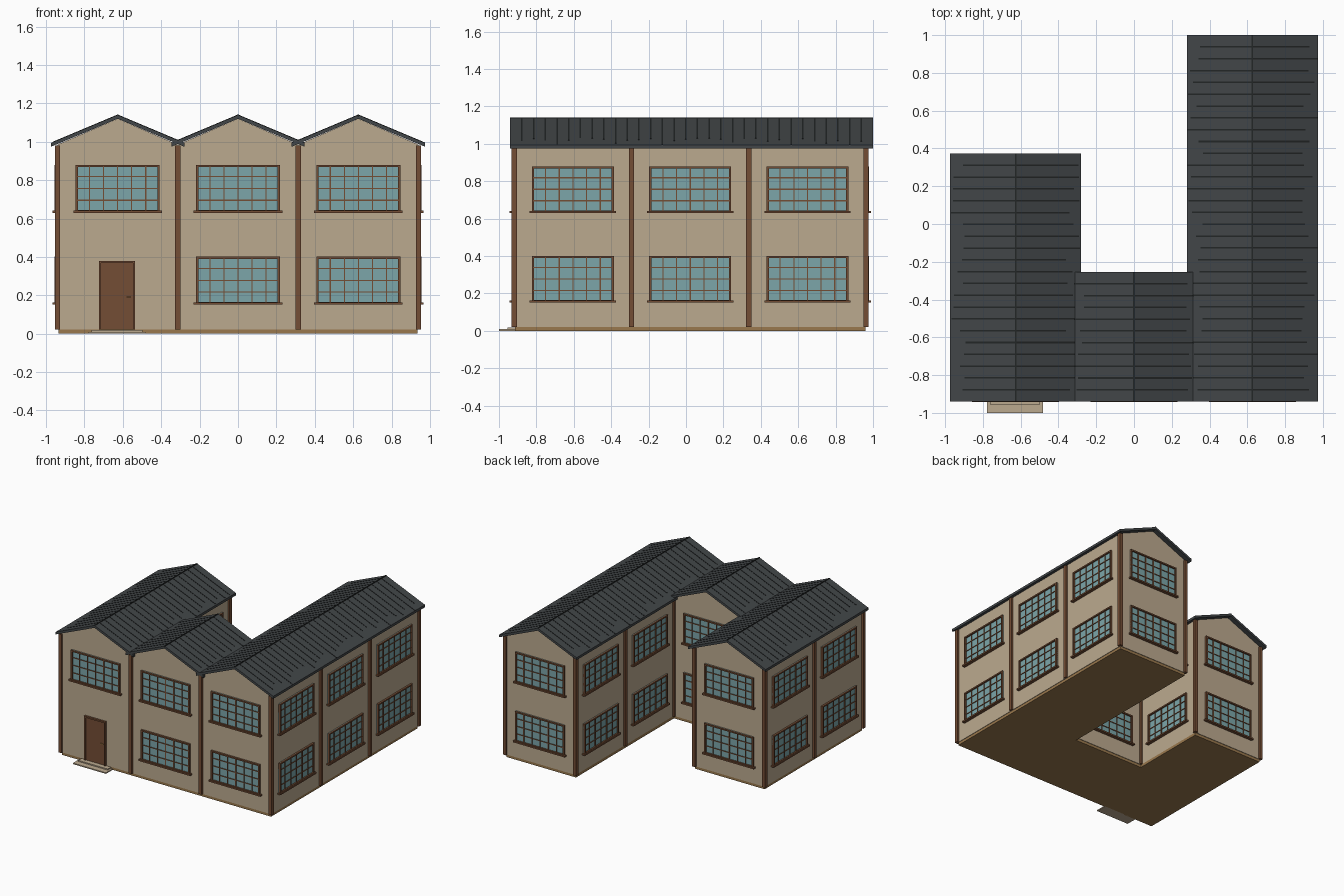
import bpy, bmesh, math, random
from mathutils import Matrix, Vector

cube = bpy.data.objects.get("Cube")
if cube:
    bpy.data.objects.remove(cube, do_unlink=True)
random.seed(4)


def material(name, r, g, b):
    m = bpy.data.materials.new(name)
    m.use_nodes = True
    m.diffuse_color = (r, g, b, 1)
    m.node_tree.nodes["Principled BSDF"].inputs["Base Color"].default_value = (r, g, b, 1)
    return m


WALL = material("beige plaster", 0.50, 0.40, 0.275)
TIMBER = material("brown timber", 0.175, 0.075, 0.035)
GLASS = material("blue glass", 0.20, 0.38, 0.40)
SLATE = material("slate grey", 0.055, 0.062, 0.066)
SEAM = material("dark seam", 0.016, 0.019, 0.019)
BASE = material("tan stone", 0.32, 0.19, 0.075)
BRASS = material("brass", 0.30, 0.16, 0.05)


def box(bm, x, y, z, mat=0):
    """Add a box spanning three (low, high) ranges."""
    size = [b - a for a, b in (x, y, z)]
    mid = [(a + b) / 2 for a, b in (x, y, z)]
    m = Matrix.Translation(mid) @ Matrix.Diagonal((*size, 1))
    made = bmesh.ops.create_cube(bm, size=1, matrix=m)
    for f in {f for v in made["verts"] for f in v.link_faces}:
        f.material_index = mat


def prism(bm, profile, y0, y1):
    """Extrude an x-z profile along y."""
    face = bm.faces.new([bm.verts.new((x, y0, z)) for x, z in profile])
    new = bmesh.ops.extrude_face_region(bm, geom=[face])["geom"]
    verts = [v for v in new if isinstance(v, bmesh.types.BMVert)]
    bmesh.ops.translate(bm, verts=verts, vec=(0, y1 - y0, 0))


def to_mesh(name, bm, *mats):
    bmesh.ops.recalc_face_normals(bm, faces=bm.faces)
    me = bpy.data.meshes.new(name)
    bm.to_mesh(me)
    bm.free()
    for m in mats:
        me.materials.append(m)
    return me


def place(name, me, matrix=None):
    ob = bpy.data.objects.new(name, me)
    if matrix:
        ob.matrix_world = matrix
    bpy.context.collection.objects.link(ob)
    return ob


# Plan: square bays, three wings of different depth
BAY, HALF = 0.627, 0.3135
FRONT = -0.918
FLOOR, EAVE = 0.022, 0.985
DEPTH = {"left_wing": (-1, 2), "middle_wing": (0, 1), "right_wing": (1, 3)}
cells = {(col, row) for col, n in DEPTH.values() for row in range(n)}
RIDGE, SLOPE, THICK, REACH = 1.14, 0.42, 0.02, 0.347

for name, (col, n) in DEPTH.items():
    cx, back = col * BAY, FRONT + n * BAY

    # Walls with gable ends
    bm = bmesh.new()
    prism(bm, [(cx - HALF, FLOOR), (cx + HALF, FLOOR), (cx + HALF, EAVE),
               (cx, RIDGE - THICK), (cx - HALF, EAVE)], FRONT, back)
    place(name + "_walls", to_mesh(name + "_walls", bm, WALL))

    # Floor slab
    bm = bmesh.new()
    inset = 0.004
    box(bm, (cx - HALF + inset * (col < 0), cx + HALF - inset * (col > 0)),
        (FRONT + inset, back - inset), (0, FLOOR))
    place(name + "_slab", to_mesh(name + "_slab", bm, BASE))

    # Pitched roof and its raised seams
    y0, y1 = FRONT - 0.022, back + 0.037
    roof, seams = bmesh.new(), bmesh.new()
    low = RIDGE - SLOPE * REACH
    for s in (-1, 1):
        prism(roof, [(cx, RIDGE - THICK), (cx, RIDGE), (cx + s * REACH, low),
                     (cx + s * REACH, low - THICK)], y0, y1)
        count = round((y1 - y0) / 0.0627)
        for i in range(1, count):
            y = y0 + i * (y1 - y0) / count
            end = REACH * random.uniform(0.75, 1)
            z = RIDGE - SLOPE * end
            prism(seams, [(cx, RIDGE - 0.004), (cx, RIDGE + 0.002),
                          (cx + s * end, z + 0.002), (cx + s * end, z - 0.004)],
                  y - 0.004, y + 0.004)
    box(seams, (cx - 0.004, cx + 0.004), (y0, y1), (RIDGE - 0.01, RIDGE + 0.002))
    place(name + "_roof", to_mesh(name + "_roof", roof, SLATE))
    place(name + "_roof_seams", to_mesh(name + "_roof_seams", seams, SEAM))

# Timber posts at every bay corner
corners = {(c + i, r + j) for c, r in cells for i in (0, 1) for j in (0, 1)}
bm = bmesh.new()
for c, r in sorted(corners):
    x, y = c * BAY - HALF, FRONT + r * BAY
    box(bm, (x - 0.014, x + 0.014), (y - 0.014, y + 0.014), (FLOOR, EAVE - 0.004))
place("corner_posts", to_mesh("corner_posts", bm, TIMBER))

# Window: pane, frame, glazing bars and sill, facing -y
W, H = 0.219, 0.123
bm = bmesh.new()
box(bm, (-W, W), (-0.004, 0.005), (-H, H), 1)
for s in (-1, 1):
    box(bm, sorted((s * W, s * (W - 0.012))), (-0.016, 0.005), (-H, H))
    box(bm, (-W, W), (-0.016, 0.005), sorted((s * H, s * (H - 0.011))))
for i in range(1, 6):
    x = -W + i * W / 3
    box(bm, (x - 0.003, x + 0.003), (-0.01, 0), (-H, H))
for i in range(1, 4):
    z = -H + i * H / 2
    box(bm, (-W, W), (-0.009, 0), (z - 0.003, z + 0.003))
box(bm, (-W - 0.012, W + 0.012), (-0.025, 0.005), (-H - 0.004, -H + 0.008))
window = to_mesh("window", bm, TIMBER, GLASS)

# Windows on every outside wall, except where the door stands
for c, r in sorted(cells):
    middle = Vector((c * BAY, FRONT + (r + 0.5) * BAY, 0))
    for k, (dx, dy) in enumerate([(0, -1), (1, 0), (0, 1), (-1, 0)]):
        if (c + dx, r + dy) in cells:
            continue
        for storey, z in (("lower", 0.278), ("upper", 0.757)):
            if (c, r, k, storey) == (-1, 0, 0, "lower"):
                continue
            spot = middle + Vector((dx * HALF, dy * HALF, z))
            place(storey + "_window", window,
                  Matrix.Translation(spot) @ Matrix.Rotation(k * math.pi / 2, 4, "Z"))

# Front door with frame and handle
DX = -0.63
bm = bmesh.new()
box(bm, (DX - 0.085, DX + 0.085), (FRONT - 0.006, FRONT + 0.005), (FLOOR, 0.37))
for s in (-1, 1):
    box(bm, sorted((DX + s * 0.094, DX + s * 0.083)), (FRONT - 0.016, FRONT), (FLOOR, 0.38))
box(bm, (DX - 0.094, DX + 0.094), (FRONT - 0.016, FRONT), (0.368, 0.38))
box(bm, (DX + 0.05, DX + 0.072), (FRONT - 0.014, FRONT), (0.188, 0.194), 1)
place("front_door", to_mesh("front_door", bm, TIMBER, BRASS))

# Two low doorsteps
bm = bmesh.new()
box(bm, (DX - 0.148, DX + 0.148), (-1, FRONT + 0.01), (0, 0.009))
box(bm, (DX - 0.132, DX + 0.132), (-0.955, FRONT + 0.01), (0.009, 0.018))
place("doorsteps", to_mesh("doorsteps", bm, WALL))
